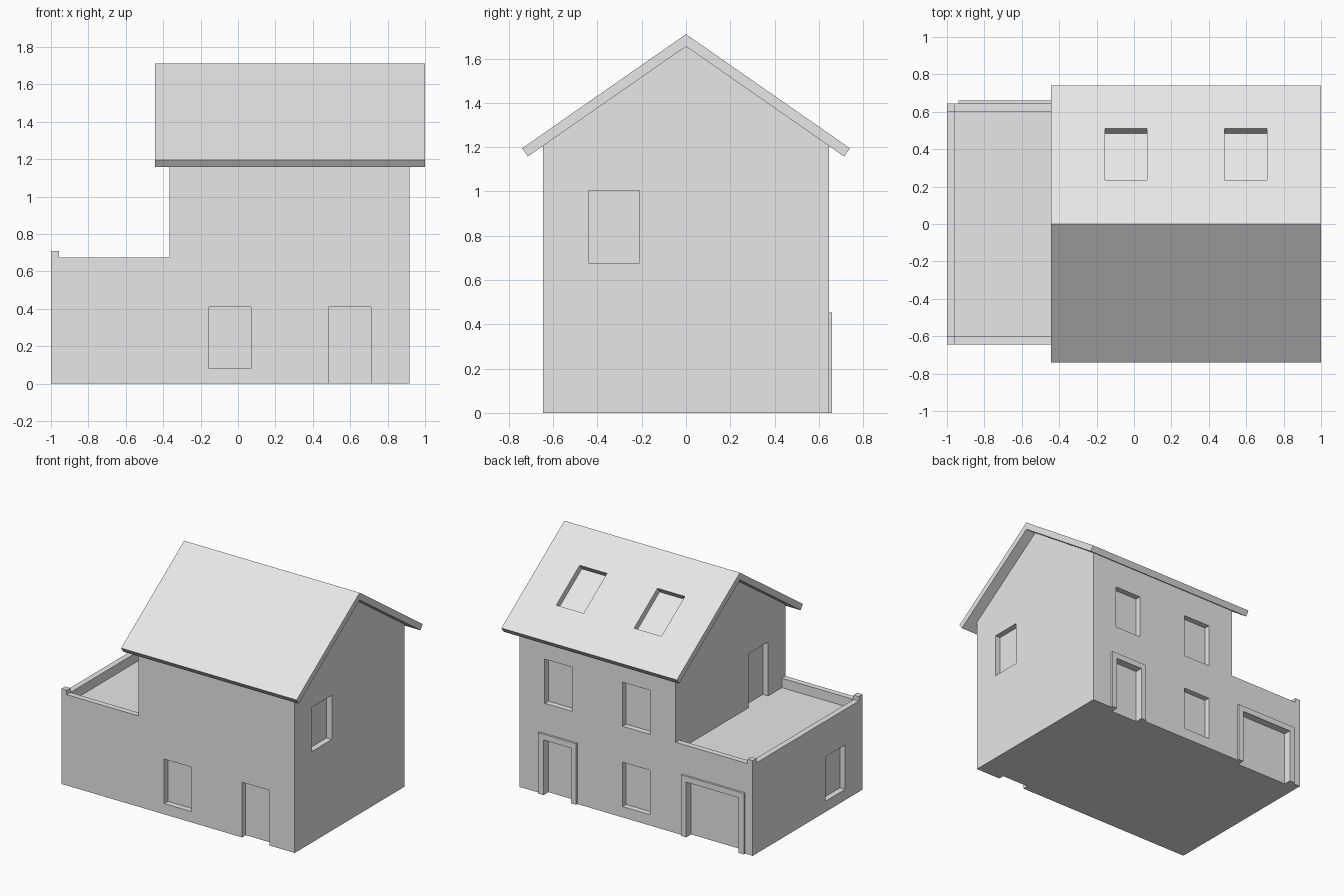
import bpy, bmesh
from math import atan2, hypot
from mathutils import Matrix, Vector

cube = bpy.data.objects.get("Cube")
if cube:
    bpy.data.objects.remove(cube, do_unlink=True)

grey = bpy.data.materials.new("plain_grey")
grey.use_nodes = True
COLOUR = (0.8, 0.8, 0.8, 1)
grey.diffuse_color = COLOUR
grey.node_tree.nodes["Principled BSDF"].inputs["Base Color"].default_value = COLOUR

HALF = 0.645                   # half depth of the walls
WEST, INNER, EAST = -1.0, -0.367, 0.918
DEPTH = 0.043                  # recess depth, parapet and roof thickness
RIDGE, EAVE_Y, EAVE_Z = 1.71, 0.74, 1.195
SLOPE = (RIDGE - EAVE_Z) / EAVE_Y
BODY_TOP = 1.655


def add_object(name, bm):
    bmesh.ops.recalc_face_normals(bm, faces=bm.faces)
    mesh = bpy.data.meshes.new(name)
    bm.to_mesh(mesh)
    bm.free()
    mesh.materials.append(grey)
    obj = bpy.data.objects.new(name, mesh)
    bpy.context.collection.objects.link(obj)
    return obj


def box(name, x, y, z, matrix=Matrix()):
    bm = bmesh.new()
    bmesh.ops.create_cube(bm, size=1)
    for v in bm.verts:
        v.co = matrix @ Vector([sum(r) / 2 + c * (r[1] - r[0]) for c, r in zip(v.co, (x, y, z))])
    return add_object(name, bm)


def prism(name, profile, x0, x1):
    """Extrude a (y, z) profile along x."""
    bm = bmesh.new()
    face = bm.faces.new([bm.verts.new((x0, y, z)) for y, z in profile])
    new = bmesh.ops.extrude_face_region(bm, geom=[face])["geom"]
    bmesh.ops.translate(bm, vec=(x1 - x0, 0, 0),
                        verts=[v for v in new if isinstance(v, bmesh.types.BMVert)])
    return add_object(name, bm)


def combine(target, tool, operation):
    """Apply a boolean and remove the tool object."""
    mod = target.modifiers.new("combine", "BOOLEAN")
    mod.operation, mod.object, mod.solver = operation, tool, "EXACT"
    bpy.context.view_layer.objects.active = target
    bpy.ops.object.modifier_apply(modifier=mod.name)
    bpy.data.objects.remove(tool, do_unlink=True)


# Main block with gable ends
wall_top = BODY_TOP - HALF * SLOPE
house = prism("house_walls", [(-HALF, 0), (HALF, 0), (HALF, wall_top),
                              (0, BODY_TOP), (-HALF, wall_top)], INNER, EAST)

# Flat-roofed side wing with terrace, parapet and corner posts
FLOOR, PARAPET = 0.605, 0.675
wing = box("wing", (WEST, INNER + 0.2), (-HALF, HALF), (0, PARAPET))
combine(wing, box("terrace_cutter", (WEST + DEPTH, 0.2), (DEPTH - HALF, HALF - DEPTH),
                  (FLOOR, 1)), "DIFFERENCE")
combine(house, wing, "UNION")
for s, side in ((-1, "front"), (1, "back")):
    box(side + "_corner_post", (WEST, WEST + DEPTH),
        sorted((s * HALF, s * (HALF - DEPTH))), (PARAPET, 0.708))

# Window and door recesses
COL_A, COL_B, SIDE = (-0.155, 0.07), (0.485, 0.71), (-0.44, -0.21)
GARAGE = (-0.895, -0.463)
LOW, HIGH, DOOR = (0.08, 0.41), (0.677, 1.005), (-0.1, 0.41)
front, back = (-1, DEPTH - HALF), (HALF - DEPTH, 1)
recesses = [
    (COL_A, front, LOW), (COL_B, front, DOOR),
    (COL_A, back, LOW), (COL_A, back, HIGH), (COL_B, back, HIGH),
    (COL_B, back, DOOR), (GARAGE, back, DOOR),
    ((EAST - DEPTH, 1.2), SIDE, HIGH), ((-1.2, WEST + DEPTH), SIDE, LOW),
    ((INNER - 0.1, INNER + DEPTH), SIDE, (FLOOR, HIGH[1])),
]
for x, y, z in recesses:
    combine(house, box("recess_cutter", x, y, z), "DIFFERENCE")

# Raised surrounds of the back door and garage door
for name, (x0, x1) in (("back_door", COL_B), ("garage_door", GARAGE)):
    w, top, y = DEPTH, DOOR[1], (HALF, 0.66)
    frame = box(name + "_surround", (x0 - w, x1 + w), y, (0, top + w))
    combine(frame, box("opening_cutter", (x0, x1), (0.5, 0.8), DOOR), "DIFFERENCE")

# Pitched roof slab with square-cut eaves
length = hypot(EAVE_Y, RIDGE - EAVE_Z)
thick = (RIDGE - BODY_TOP) * EAVE_Y / length
low_y = EAVE_Y - thick * (RIDGE - EAVE_Z) / length
low_z = EAVE_Z - thick * EAVE_Y / length
roof = prism("roof", [(-EAVE_Y, EAVE_Z), (0, RIDGE), (EAVE_Y, EAVE_Z),
                      (low_y, low_z), (0, BODY_TOP), (-low_y, low_z)], -0.443, 1.0)

# Roof window openings, cut square to the back slope
tilt = Matrix.Translation((0, 0, RIDGE)) @ Matrix.Rotation(-atan2(RIDGE - EAVE_Z, EAVE_Y), 4, "X")
for x in (COL_A, COL_B):
    combine(roof, box("skylight_cutter", x, (0.235 * length / EAVE_Y, 0.51 * length / EAVE_Y),
                      (-0.2, 0.1), tilt), "DIFFERENCE")
